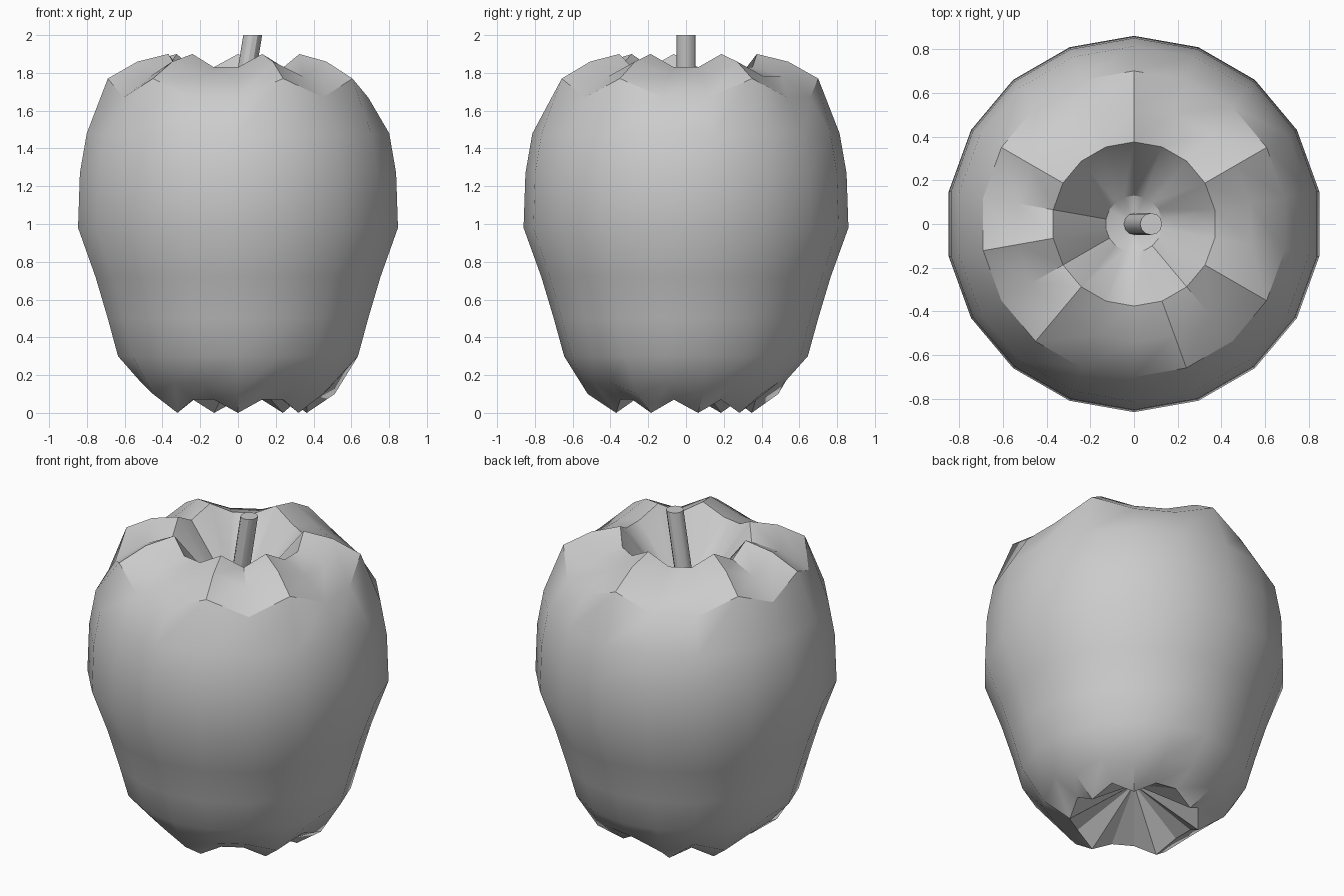
import bpy, bmesh, math
from mathutils import Vector

if "Cube" in bpy.data.objects:
    bpy.data.objects.remove(bpy.data.objects["Cube"])

SIDES = 18


def finish(bm, name):
    bmesh.ops.recalc_face_normals(bm, faces=bm.faces)
    me = bpy.data.meshes.new(name)
    bm.to_mesh(me)
    bm.free()
    ob = bpy.data.objects.new(name, me)
    bpy.context.collection.objects.link(ob)
    bpy.ops.object.select_all(action='DESELECT')
    ob.select_set(True)
    bpy.context.view_layer.objects.active = ob
    bpy.ops.object.shade_smooth_by_angle(angle=math.radians(30))
    return ob


def bridge(bm, a, b):
    n = len(a)
    for i in range(n):
        j = (i + 1) % n
        bm.faces.new((a[i], a[j], b[j], b[i]))


def fan(bm, ring, tip):
    for i in range(len(ring)):
        bm.faces.new((ring[i], ring[(i + 1) % len(ring)], tip))


# Fruit body: rings of (radius, z, lobe offset); lobes at top and bottom
top_lobes = {30, 90, 150, 190, 230, 290, 330}
bottom_lobes = {(a + 180) % 360 for a in top_lobes}
profile = [
    (0.37, 0.07, -0.07), (0.52, 0.16, -0.06), (0.645, 0.30, 0),
    (0.70, 0.50, 0), (0.766, 0.72, 0), (0.86, 0.98, 0), (0.85, 1.27, 0),
    (0.813, 1.48, 0), (0.70, 1.67, 0.10), (0.54, 1.78, 0.08),
    (0.375, 1.83, 0.07), (0.13, 1.57, 0),
]
bm = bmesh.new()
rings = []
for r, z, lift in profile:
    lobes = bottom_lobes if z < 1 else top_lobes
    ring = []
    for k in range(SIDES):
        deg = 10 + 20 * k
        a = math.radians(deg)
        ring.append(bm.verts.new((r * math.cos(a), r * math.sin(a),
                                  z + (lift if deg in lobes else 0))))
    rings.append(ring)
for a, b in zip(rings, rings[1:]):
    bridge(bm, a, b)
fan(bm, rings[0], bm.verts.new((0, 0, 0.26)))
fan(bm, rings[-1], bm.verts.new((0, 0, 1.53)))
finish(bm, "apple_body")

# Stem: leaning cylinder rising from the hollow
bm = bmesh.new()
stem = []
for x, z in ((0, 1.52), (0.078, 2.0)):
    stem.append([bm.verts.new((x + 0.05 * math.cos(math.tau * i / 12),
                               0.05 * math.sin(math.tau * i / 12), z))
                 for i in range(12)])
bridge(bm, *stem)
for ring in stem:
    bm.faces.new(ring)
finish(bm, "stem")
